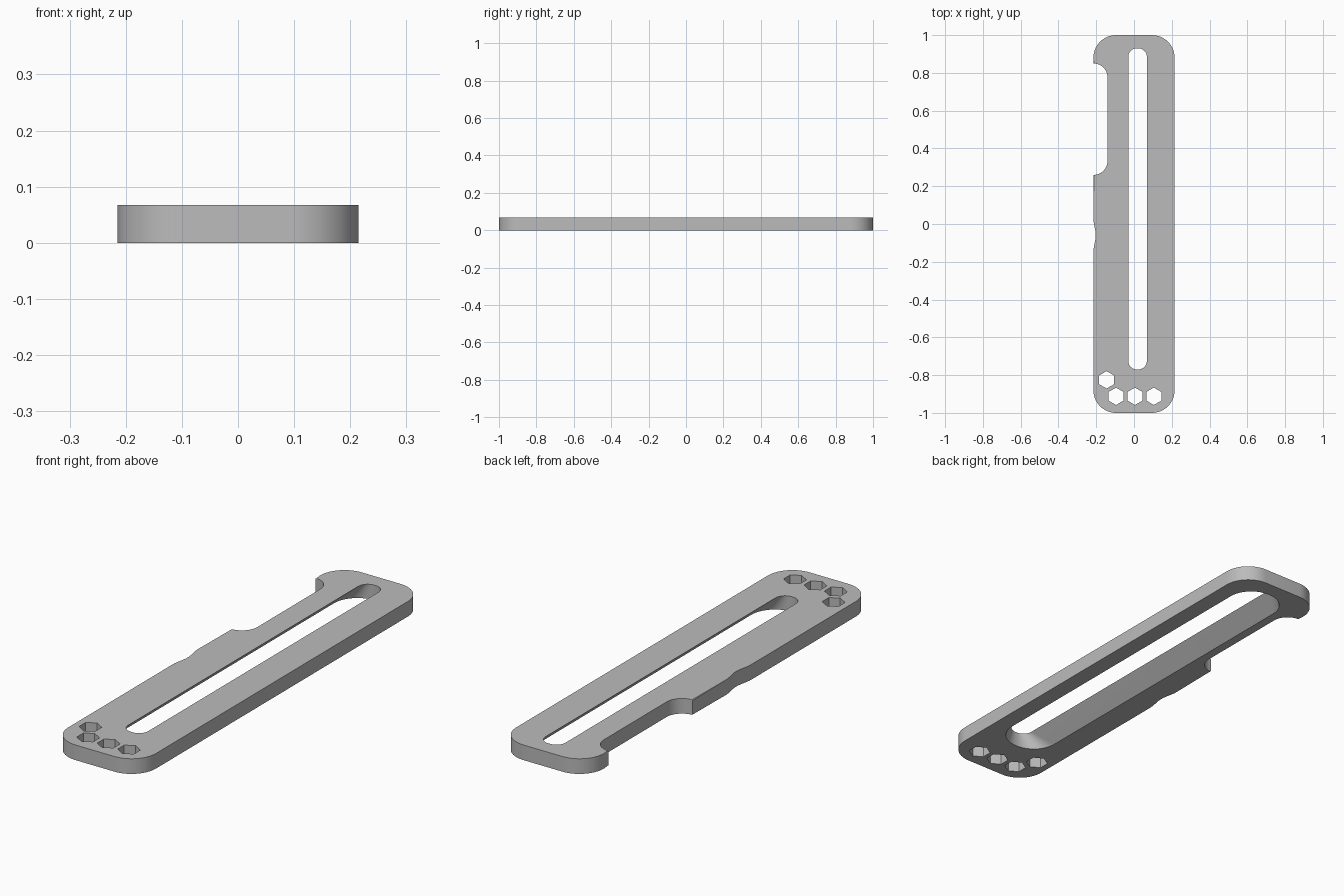
import bpy
import bmesh
from math import sin, cos, pi, radians

if "Cube" in bpy.data.objects:
    bpy.data.objects.remove(bpy.data.objects["Cube"], do_unlink=True)

HALF_W, HALF_L, HEIGHT = 0.215, 1.0, 0.067


def arc(cx, cy, r, start, end, steps=14):
    """Points along an arc, angles in degrees."""
    angles = [radians(start + (end - start) * i / steps) for i in range(steps + 1)]
    return [(cx + r * cos(a), cy + r * sin(a)) for a in angles]


def rounded_rect(x0, x1, y0, y1, r):
    return (arc(x1 - r, y0 + r, r, -90, 0) + arc(x1 - r, y1 - r, r, 0, 90)
            + arc(x0 + r, y1 - r, r, 90, 180) + arc(x0 + r, y0 + r, r, 180, 270))


def loft(name, rings, chamfer=0):
    """Closed solid through a stack of (z, outline) rings."""
    bm = bmesh.new()
    loops = [[bm.verts.new((x, y, z)) for x, y in pts] for z, pts in rings]
    caps = [bm.faces.new(loops[0][::-1]), bm.faces.new(loops[-1])]
    n = len(loops[0])
    for low, high in zip(loops, loops[1:]):
        for i in range(n):
            j = (i + 1) % n
            bm.faces.new((low[i], low[j], high[j], high[i]))
    if chamfer:
        rims = [e for f in caps for e in f.edges]
        bmesh.ops.bevel(bm, geom=rims, offset=chamfer, segments=1, affect='EDGES')
    bmesh.ops.recalc_face_normals(bm, faces=bm.faces)
    mesh = bpy.data.meshes.new(name)
    bm.to_mesh(mesh)
    bm.free()
    obj = bpy.data.objects.new(name, mesh)
    bpy.context.collection.objects.link(obj)
    return obj


# Plate outline: rounded corners, a long side notch and a shallow thumb dent
R, NOTCH = 0.12, 0.075
cx, cy = HALF_W - R, HALF_L - R
dent = [(-HALF_W + 0.006 * (1 - cos(2 * pi * i / 20)), 0.03 - 0.18 * i / 20)
        for i in range(21)]
outline = (arc(cx, -cy, R, -90, 0) + arc(cx, cy, R, 0, 90) + arc(-cx, cy, R, 90, 180)
           + arc(-HALF_W, 0.775, NOTCH, 90, 0) + arc(-HALF_W, 0.335, NOTCH, 0, -90)
           + dent + arc(-cx, -cy, R, 180, 270))
plate = loft("slotted_plate", [(0, outline), (HEIGHT, outline)], chamfer=0.003)

# Long slot, narrow on top and flared underneath
narrow = rounded_rect(-0.03, 0.068, -0.77, 0.93, 0.045)
wide = rounded_rect(-0.1, 0.138, -0.77, 0.93, 0.115)
cutters = [loft("slot_cutter", [(-0.03, wide), (0, wide), (HEIGHT, narrow), (0.1, narrow)])]

# Hexagonal through holes
for hx, hy in ((-0.145, -0.825), (-0.095, -0.912), (0.005, -0.912), (0.105, -0.912)):
    hexagon = arc(hx, hy, 0.046, 30, 330, 5)
    cutters.append(loft("hex_cutter", [(-0.03, hexagon), (0.1, hexagon)]))

for cutter in cutters:
    cutter.hide_render = True
    mod = plate.modifiers.new("cut", 'BOOLEAN')
    mod.operation, mod.solver, mod.object = 'DIFFERENCE', 'EXACT', cutter

# Bake the cuts and drop the cutters
bpy.context.view_layer.update()
graph = bpy.context.evaluated_depsgraph_get()
result = bpy.data.meshes.new_from_object(plate.evaluated_get(graph))
plate.modifiers.clear()
plate.data = result
for cutter in cutters:
    bpy.data.objects.remove(cutter, do_unlink=True)

# Single grey finish
grey = bpy.data.materials.new("plain_grey")
grey.use_nodes = True
colour = (0.5, 0.5, 0.5, 1)
grey.diffuse_color = colour
grey.node_tree.nodes["Principled BSDF"].inputs["Base Color"].default_value = colour
plate.data.materials.clear()
plate.data.materials.append(grey)

bpy.ops.object.select_all(action='DESELECT')
plate.select_set(True)
bpy.context.view_layer.objects.active = plate
bpy.ops.object.shade_smooth_by_angle(angle=radians(30))
